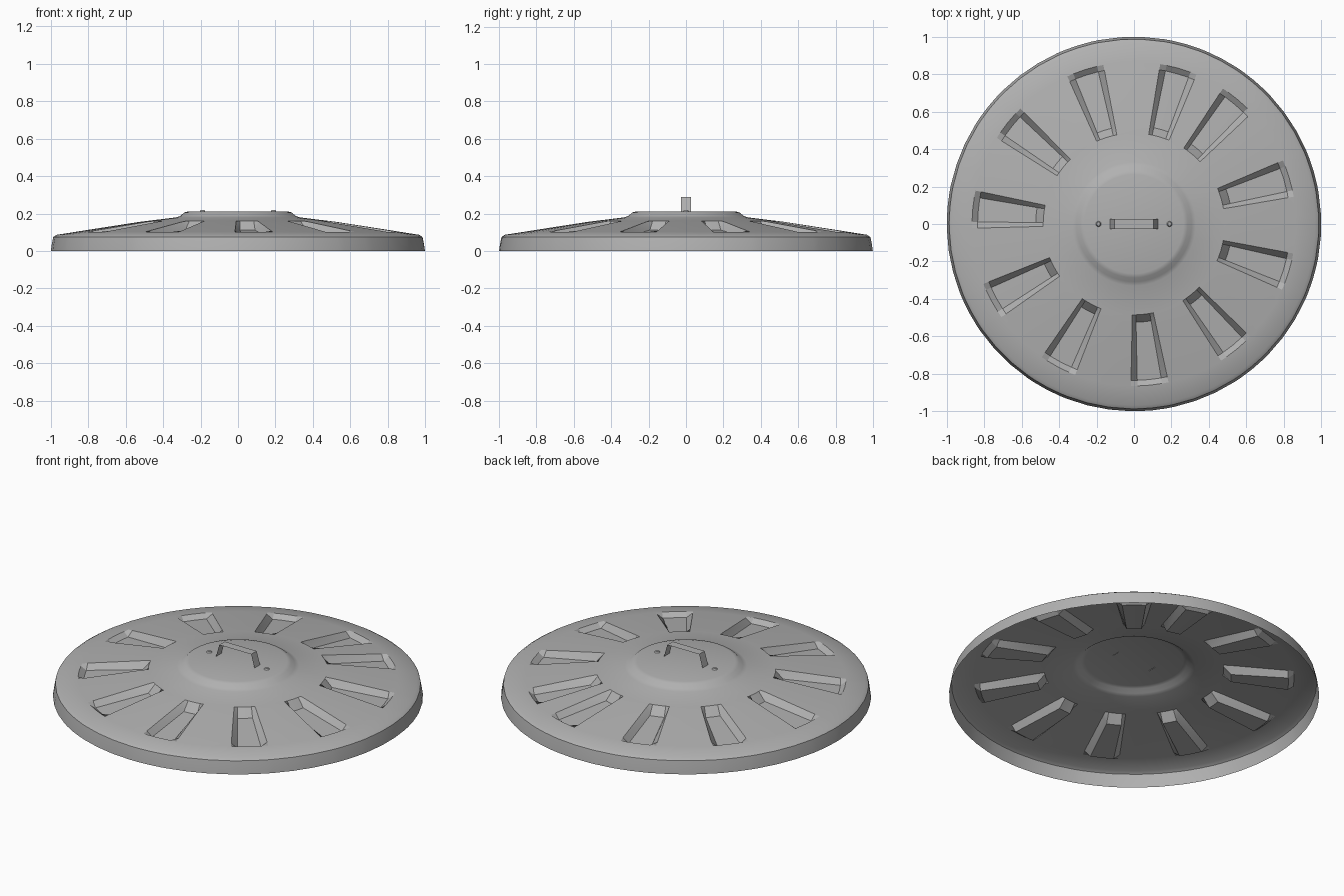
import bpy, bmesh
from math import radians, cos, sin

if "Cube" in bpy.data.objects:
    bpy.data.objects.remove(bpy.data.objects["Cube"])

# Pressed-metal lid: open sheet, radial profile (radius, height)
PROFILE = [(1.0, 0.0), (0.995, 0.035), (0.987, 0.075), (0.968, 0.087), (0.865, 0.103),
           (0.835, 0.108), (0.525, 0.156), (0.485, 0.161), (0.33, 0.18),
           (0.308, 0.188), (0.287, 0.206), (0.265, 0.212)]
FLOOR = {5: 0.08, 6: 0.112}       # profile ring -> height of dent floor
WALL, BASE = 6.7, 4.4             # half angles of dent mouth and dent floor

metal = bpy.data.materials.new("grey_metal")
metal.diffuse_color = (0.44, 0.44, 0.44, 1)
metal.use_nodes = True
metal.node_tree.nodes["Principled BSDF"].inputs["Base Color"].default_value = metal.diffuse_color

# Angular columns: eleven dents, with one narrower gap between last and first
dents = [74 + 33.6 * i for i in range(11)]
columns = []                      # (angle, is_floor)
for a, nxt in zip(dents, dents[1:] + [74 + 360]):
    columns += [(a + d, abs(d) < WALL) for d in (-WALL, -BASE, 0, BASE, WALL)]
    gap = nxt - a - 2 * WALL
    n = 3 if gap > 12 else 2
    columns += [(a + WALL + gap * k / n, False) for k in range(1, n)]


def finish(name, bm, angle=None):
    me = bpy.data.meshes.new(name)
    bm.to_mesh(me)
    bm.free()
    me.materials.append(metal)
    ob = bpy.data.objects.new(name, me)
    bpy.context.collection.objects.link(ob)
    if angle:
        bpy.ops.object.select_all(action='DESELECT')
        ob.select_set(True)
        bpy.context.view_layer.objects.active = ob
        bpy.ops.object.shade_smooth_by_angle(angle=radians(angle))
    return ob


# Lid with stamped dents and raised centre
bm = bmesh.new()
rings = []
for j, (r, z) in enumerate(PROFILE):
    rings.append([bm.verts.new((r * cos(radians(a)), r * sin(radians(a)),
                                FLOOR[j] if floor and j in FLOOR else z))
                  for a, floor in columns])
n = len(columns)
for lo, hi in zip(rings, rings[1:]):
    for k in range(n):
        m = (k + 1) % n
        bm.faces.new((lo[k], lo[m], hi[m], hi[k]))
bm.faces.new(rings[-1])
finish("lid", bm, 30)

# Handle: thin bent strap
bm = bmesh.new()
path = [(-0.128, 0.21), (-0.105, 0.288), (0.105, 0.288), (0.128, 0.21)]
rows = [[bm.verts.new((x, y, z)) for y in (-0.026, 0.026)] for x, z in path]
for p, q in zip(rows, rows[1:]):
    bm.faces.new((p[0], q[0], q[1], p[1]))
finish("handle", bm)

# Rivets either side of the handle
for side, x in (("left", -0.19), ("right", 0.19)):
    bm = bmesh.new()
    bmesh.ops.create_cone(bm, cap_ends=True, segments=10, radius1=0.015, radius2=0.01, depth=0.008)
    bmesh.ops.translate(bm, verts=bm.verts, vec=(x, 0, 0.2165))
    finish("rivet_" + side, bm, 30)
